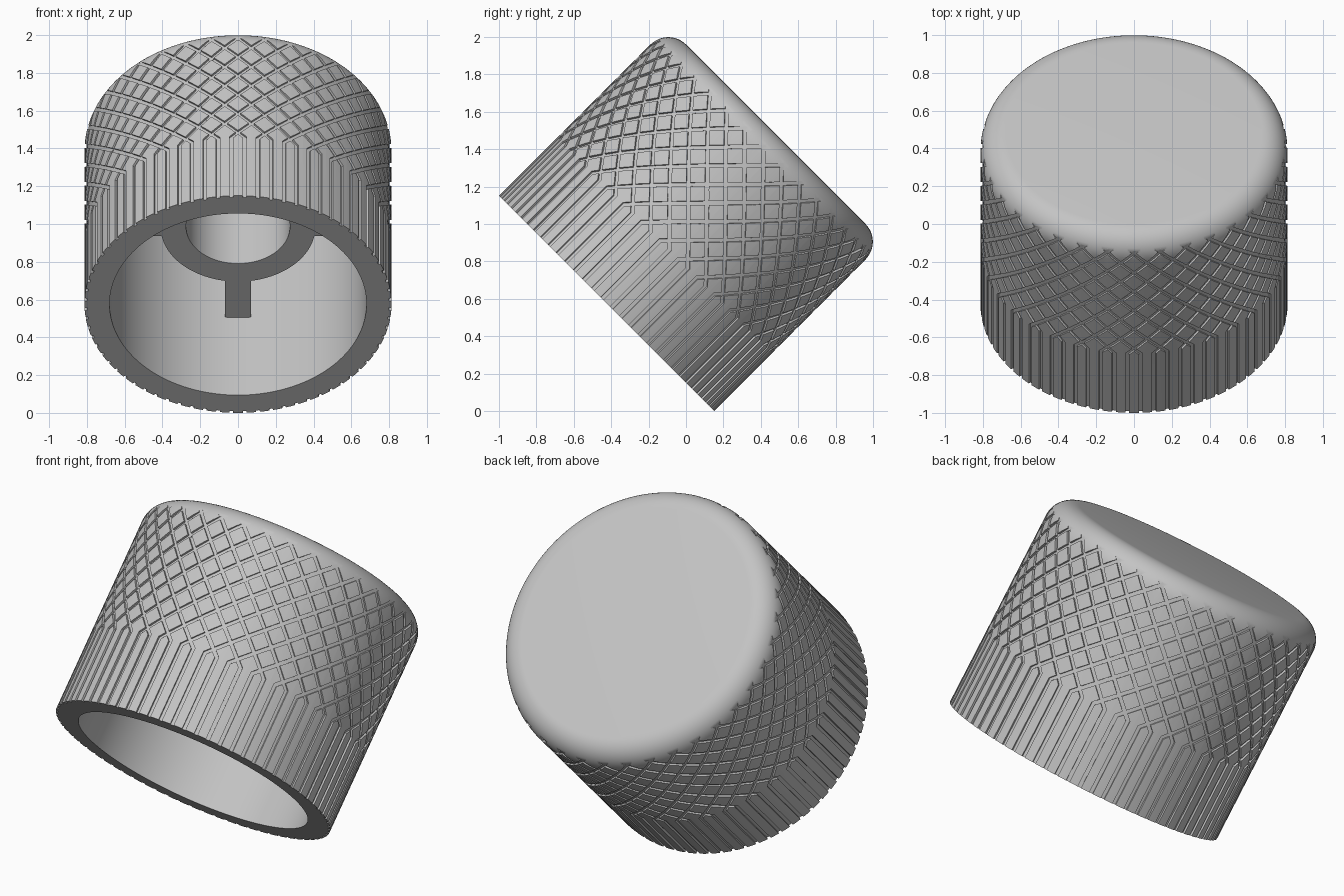
import bpy, bmesh
from math import sin, cos, tan, pi, radians
from mathutils import Matrix, Vector

cube = bpy.data.objects.get("Cube")
if cube:
    bpy.data.objects.remove(cube, do_unlink=True)

R, L, FILLET = 0.813, 1.28, 0.135         # outer radius, length, crown rounding
CAVITY, BOSS, BORE = 0.68, 0.41, 0.275    # inner radii
BOSS_Z, CEILING = 0.58, 1.13
GROOVES, WIDTH, DEPTH, BEND = 36, 0.02, 0.012, 0.44
POSE = Matrix.Translation((0, -0.425, 0.575)) @ Matrix.Rotation(radians(-45), 4, "X")

grey = bpy.data.materials.new("satin grey")
grey.use_nodes = True
grey.diffuse_color = (0.55, 0.55, 0.55, 1)
grey.node_tree.nodes["Principled BSDF"].inputs["Base Color"].default_value = grey.diffuse_color


def add_object(name, bm):
    bmesh.ops.recalc_face_normals(bm, faces=bm.faces[:])
    mesh = bpy.data.meshes.new(name)
    bm.to_mesh(mesh)
    bm.free()
    mesh.materials.append(grey)
    obj = bpy.data.objects.new(name, mesh)
    bpy.context.collection.objects.link(obj)
    obj.matrix_world = POSE
    return obj


def polar(r, a, z):
    return Vector((r * cos(a), r * sin(a), z))


def knob_body():
    # Hollow cap with a central bored boss, turned from one profile
    profile = [(0, 1.1), (BORE, 1.1), (BORE, BOSS_Z), (BOSS, BOSS_Z), (BOSS, CEILING),
               (CAVITY, CEILING), (CAVITY, 0), (R, 0)]
    for i in range(13):
        t = pi / 2 * i / 12
        profile.append((R - FILLET + FILLET * cos(t), L - FILLET + FILLET * sin(t)))
    profile.append((0, L))
    bm = bmesh.new()
    verts = [bm.verts.new((r, 0, z)) for r, z in profile]
    edges = [bm.edges.new(pair) for pair in zip(verts, verts[1:])]
    bmesh.ops.spin(bm, geom=verts + edges, cent=(0, 0, 0), axis=(0, 0, 1),
                   angle=2 * pi, steps=144, use_merge=True)
    bmesh.ops.remove_doubles(bm, verts=bm.verts[:], dist=1e-5)
    return add_object("knob_body", bm)


def groove_cutter(name, hand):
    # Straight flutes that bend into 45 degree helices of one hand
    bm = bmesh.new()
    steps, top = 22, L + 0.05
    for k in range(GROOVES):
        start = 2 * pi * k / GROOVES - hand * pi / GROOVES / 2
        half = WIDTH / 2
        path = [(start, -0.05, half, 0), (start, BEND, half, half * tan(pi / 8) * hand)]
        for i in range(1, steps + 1):
            rise = (top - BEND) * i / steps
            path.append((start + hand * rise / R, BEND + rise, half * 2 ** 0.5, 0))
        rings = []
        for a, z, w, skew in path:
            corners = ((-1, R - DEPTH), (1, R - DEPTH), (1, R + 0.04), (-1, R + 0.04))
            rings.append([bm.verts.new(polar(r, a + s * w / R, z - s * skew)) for s, r in corners])
        for low, high in zip(rings, rings[1:]):
            for j in range(4):
                n = (j + 1) % 4
                bm.faces.new((low[j], low[n], high[n], high[j]))
        bm.faces.new(rings[0])
        bm.faces.new(rings[-1])
    cutter = add_object(name, bm)
    cutter.hide_render = True
    return cutter


def support_rib(index):
    # Thin web joining the boss to the cavity wall
    inner, outer, top = BOSS - 0.02, CAVITY + 0.01, CEILING + 0.02
    bm = bmesh.new()
    bmesh.ops.create_cube(bm, size=1)
    bmesh.ops.scale(bm, vec=(outer - inner, 0.14, top - BOSS_Z), verts=bm.verts)
    bmesh.ops.translate(bm, vec=((inner + outer) / 2, 0, (top + BOSS_Z) / 2), verts=bm.verts)
    bmesh.ops.rotate(bm, cent=(0, 0, 0), matrix=Matrix.Rotation(index * pi / 2, 3, "Z"), verts=bm.verts)
    return add_object("support_rib_%d" % index, bm)


# Cut the crossing knurl into the wall
body = knob_body()
cutters = [groove_cutter("right_hand_grooves", 1), groove_cutter("left_hand_grooves", -1)]
for cutter in cutters:
    mod = body.modifiers.new(cutter.name, "BOOLEAN")
    mod.operation = "DIFFERENCE"
    mod.solver = "MANIFOLD"
    mod.object = cutter
bpy.context.view_layer.update()
cut_mesh = bpy.data.meshes.new_from_object(body.evaluated_get(bpy.context.evaluated_depsgraph_get()))
body.modifiers.clear()
body.data = cut_mesh
for cutter in cutters:
    bpy.data.objects.remove(cutter, do_unlink=True)

for i in range(4):
    support_rib(i)

# Smooth the turned surfaces, keep the groove edges crisp
bpy.ops.object.select_all(action="DESELECT")
body.select_set(True)
bpy.context.view_layer.objects.active = body
bpy.ops.object.shade_smooth_by_angle(angle=radians(30))
